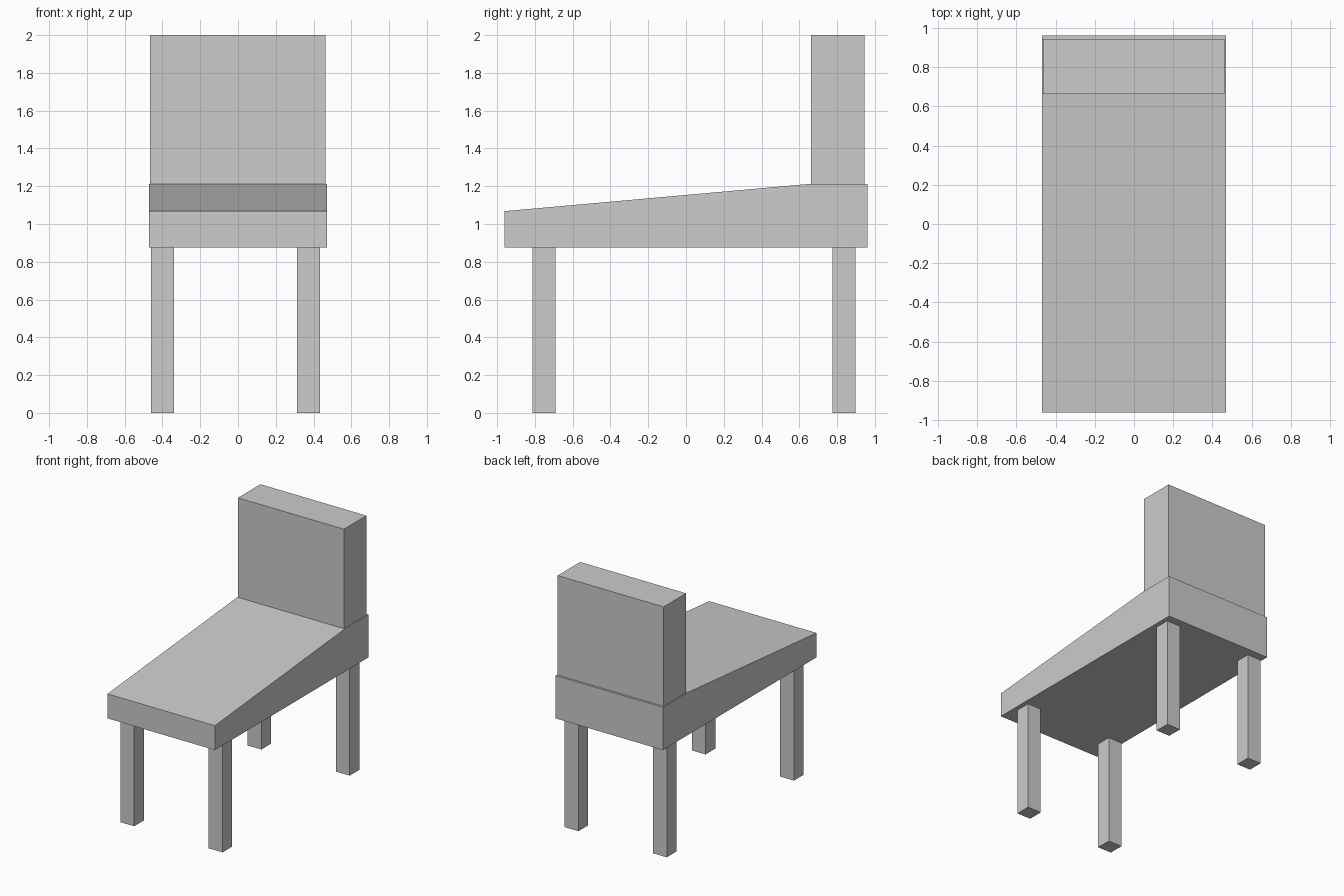
import bpy
import bmesh

# Remove the default cube
cube = bpy.data.objects.get("Cube")
if cube:
    bpy.data.objects.remove(cube, do_unlink=True)

# Single plain grey
grey = bpy.data.materials.new("light_grey")
grey.use_nodes = True
grey.diffuse_color = (0.604, 0.604, 0.604, 1)
grey.node_tree.nodes["Principled BSDF"].inputs["Base Color"].default_value = grey.diffuse_color


def extrude_profile(name, profile, x0, x1):
    """Extrude a (y, z) side profile from x0 to x1."""
    bm = bmesh.new()
    face = bm.faces.new([bm.verts.new((x0, y, z)) for y, z in profile])
    result = bmesh.ops.extrude_face_region(bm, geom=[face])
    moved = [g for g in result["geom"] if isinstance(g, bmesh.types.BMVert)]
    bmesh.ops.translate(bm, verts=moved, vec=(x1 - x0, 0, 0))
    bmesh.ops.recalc_face_normals(bm, faces=bm.faces)
    mesh = bpy.data.meshes.new(name)
    bm.to_mesh(mesh)
    bm.free()
    mesh.materials.append(grey)
    obj = bpy.data.objects.new(name, mesh)
    bpy.context.collection.objects.link(obj)
    return obj


def box(name, x0, x1, y0, y1, z0, z1):
    return extrude_profile(name, [(y0, z0), (y1, z0), (y1, z1), (y0, z1)], x0, x1)


SEAT_BOTTOM, SEAT_TOP = 0.875, 1.213

# Wedge seat, flat under the backrest
extrude_profile("seat", [(-0.96, SEAT_BOTTOM), (0.96, SEAT_BOTTOM), (0.96, SEAT_TOP),
                         (0.663, SEAT_TOP), (-0.96, 1.068)], -0.47, 0.47)

# Upright backrest
box("backrest", -0.465, 0.462, 0.663, 0.944, SEAT_TOP, 2.0)

# Four square legs
LEG = 0.121
for side, x in (("right", -0.46), ("left", 0.313)):
    for end, y in (("front", -0.813), ("back", 0.776)):
        box(f"{end}_{side}_leg", x, x + LEG, y, y + LEG, 0, SEAT_BOTTOM)
